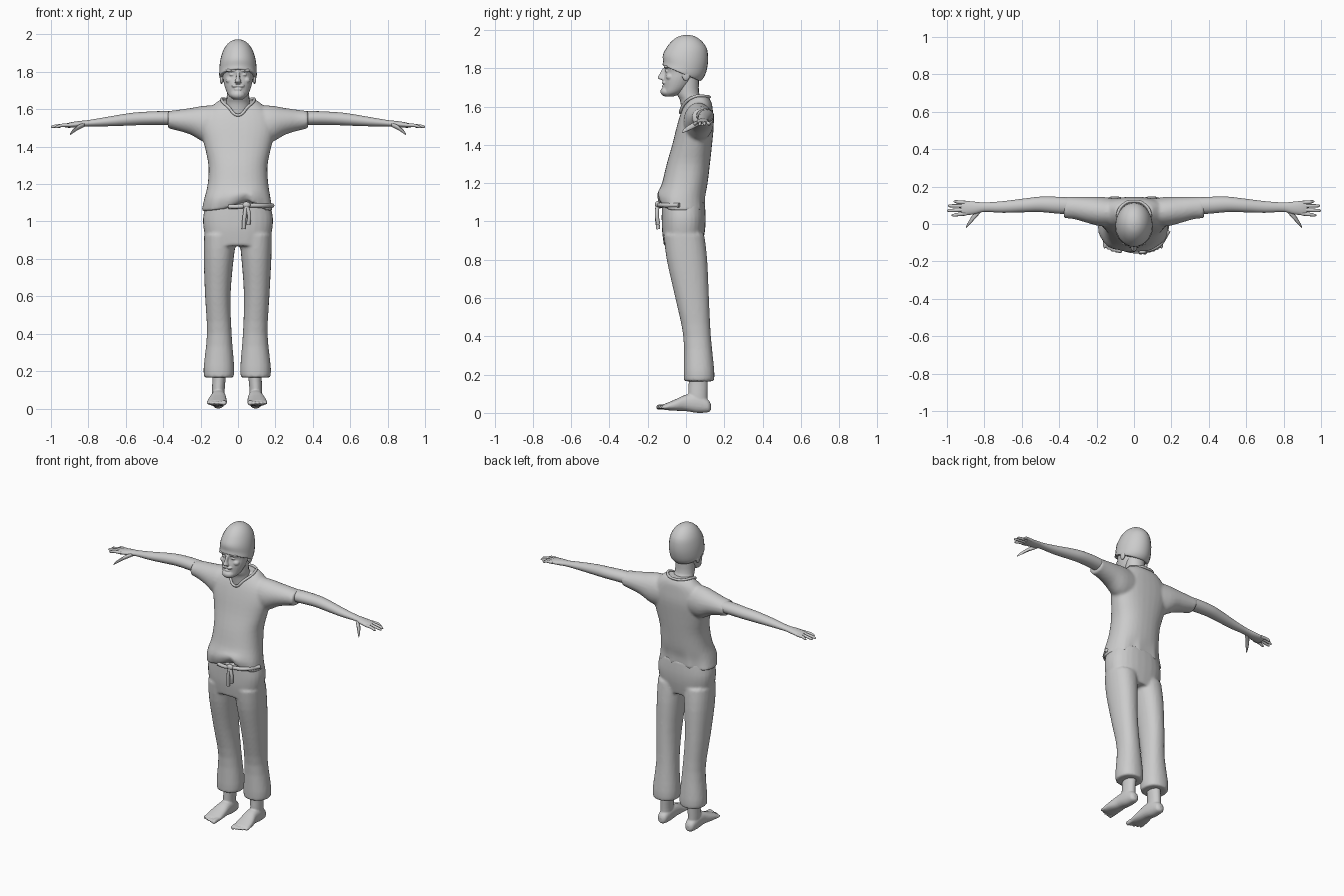
import bpy, bmesh, math
from mathutils import Vector

grey = bpy.data.materials.new("plain grey")
grey.diffuse_color = (0.6, 0.6, 0.6, 1)


def spline(rows, steps):
    """Catmull-Rom interpolation of whole section rows."""
    out = []
    for i in range(len(rows) - 1):
        p = [rows[max(0, min(len(rows) - 1, i + k))] for k in (-1, 0, 1, 2)]
        for s in range(steps):
            t = s / steps
            out.append([0.5 * (2 * b + (c - a) * t + (2 * a - 5 * b + 4 * c - d) * t * t
                               + (3 * b - a - 3 * c + d) * t ** 3) for a, b, c, d in zip(*p)])
    return out + [list(rows[-1])]


def loft(bm, axis, rows, n=20, steps=3, power=2.0, warp=None):
    """Rows are (x, y, z, radius, radius); rings lie across the axis."""
    rings = []
    for x, y, z, a, b in spline(rows, steps):
        ring = []
        for k in range(n):
            t = 2 * math.pi * k / n
            u, v = [math.copysign(abs(f) ** (2 / power), f) for f in (math.cos(t), math.sin(t))]
            u, v = a * u, b * v
            co = Vector({'z': (x + u, y + v, z), 'x': (x, y + u, z + v), 'y': (x + u, y, z + v)}[axis])
            ring.append(bm.verts.new(warp(co) if warp else co))
        rings.append(ring)
    for r, q in zip(rings, rings[1:]):
        for k in range(n):
            bm.faces.new((r[k], r[(k + 1) % n], q[(k + 1) % n], q[k]))
    bm.faces.new(rings[0][::-1])
    bm.faces.new(rings[-1])


def finish(name, bm, voxel=0, smooth=2, angle=50):
    bmesh.ops.recalc_face_normals(bm, faces=bm.faces)
    me = bpy.data.meshes.new(name)
    bm.to_mesh(me)
    bm.free()
    ob = bpy.data.objects.new(name, me)
    bpy.context.collection.objects.link(ob)
    me.materials.append(grey)
    if voxel:
        m = ob.modifiers.new("blend", 'REMESH')
        m.mode, m.voxel_size, m.use_smooth_shade = 'VOXEL', voxel, True
        m = ob.modifiers.new("soften", 'SMOOTH')
        m.factor, m.iterations = 0.5, smooth
    else:
        bpy.context.view_layer.objects.active = ob
        ob.select_set(True)
        bpy.ops.object.shade_smooth_by_angle(angle=math.radians(angle))
        ob.select_set(False)
    return ob


def tube(name, pts, radius, cyclic=False):
    cu = bpy.data.curves.new(name, 'CURVE')
    cu.dimensions, cu.bevel_depth, cu.bevel_resolution = '3D', radius, 2
    cu.resolution_u, cu.use_fill_caps = 5, True
    sp = cu.splines.new('BEZIER')
    sp.bezier_points.add(len(pts) - 1)
    sp.use_cyclic_u = cyclic
    for bp, co in zip(sp.bezier_points, pts):
        bp.co, bp.handle_left_type, bp.handle_right_type = co, 'AUTO', 'AUTO'
    cu.materials.append(grey)
    bpy.context.collection.objects.link(bpy.data.objects.new(name, cu))


def ball(bm, co, size):
    ret = bmesh.ops.create_uvsphere(bm, u_segments=14, v_segments=9, radius=1)
    for v in ret['verts']:
        v.co = Vector([c + s * p for c, s, p in zip(co, size, v.co)])


# Shirt: torso and sleeves blended, hem arched at the front and dipping at the sides
def hem(co):
    w = max(0, 1 - (co.z - 1.06) / 0.12)
    if co.y < 0:
        co.z += 0.05 * w * math.exp(-((co.x - 0.04) / 0.06) ** 2)
    co.z += 0.02 * w * (1 - min(1, abs(co.x) / 0.17))
    co.y += 0.006 * w * math.sin(co.x * 60)
    return co


bm = bmesh.new()
loft(bm, 'z', [(-.005, -.02, 1.055, .19, .118), (-.003, -.025, 1.12, .178, .125),
               (0, -.006, 1.2, .162, .119), (0, .012, 1.3, .158, .113), (0, .032, 1.4, .178, .104),
               (0, .049, 1.5, .2, .096), (0, .058, 1.57, .185, .083), (0, .067, 1.62, .135, .067),
               (0, .072, 1.65, .098, .045)], n=32, power=2.35, warp=hem)
for s in (-1, 1):
    loft(bm, 'x', [(s * .06, .06, 1.52, .07, .1), (s * .17, .066, 1.52, .079, .1),
                   (s * .25, .076, 1.535, .07, .072), (s * .32, .086, 1.541, .06, .056),
                   (s * .375, .089, 1.544, .058, .046)], n=24)
finish("shirt", bm, 0.009, 3)

# Collar band running into a V at the front
tube("collar", [(0, -.03, 1.568), (.05, -.012, 1.61), (.088, .045, 1.652), (.05, .11, 1.652),
                (0, .122, 1.65), (-.05, .11, 1.652), (-.088, .045, 1.652), (-.05, -.012, 1.61)], .008, True)

# Trousers: hips and two wide legs, loose at the hem
bm = bmesh.new()
loft(bm, 'z', [(0, -.015, .87, .165, .1), (0, -.013, .95, .182, .112), (0, -.012, 1.02, .187, .115),
               (0, -.014, 1.1, .17, .112)], n=28, power=2.4)
for s, d in ((-1, -.012), (1, .004)):
    loft(bm, 'z', [(s * .09 + d, .068, .165, .078, .078), (s * .09 + d, .068, .22, .082, .08),
                   (s * .088 + d, .058, .4, .066, .072), (s * .096 + d, .032, .6, .068, .088),
                   (s * .096 + d * .6, .005, .8, .08, .106), (s * .093, -.01, .93, .088, .106)],
         n=24, power=2.2)
finish("trousers", bm, 0.009, 3)

# Waist tie: band, knot and two hanging cords
tube("waist_band", [(.185, -.035, 1.085), (.13, -.115, 1.085), (.05, -.142, 1.085),
                    (0, -.145, 1.08), (-.05, -.135, 1.08)], .012)
for i, (x, z) in enumerate([(.03, .96), (.055, .985)]):
    tube(f"tie_cord_{i}", [(.045, -.148, 1.09), (x + .005, -.152, 1.03), (x, -.145, z)], .011)
bm = bmesh.new()
ball(bm, (.045, -.148, 1.088), (.022, .014, .018))
finish("tie_knot", bm)

# Arms, hands and fingers
for s, side in ((-1, "right"), (1, "left")):
    bm = bmesh.new()
    loft(bm, 'x', [(s * x, y, z, a, b) for x, y, z, a, b in
                   [(.3, .095, 1.55, .043, .037), (.4, .1, 1.553, .045, .037), (.5, .105, 1.551, .041, .035),
                    (.58, .1, 1.546, .037, .033), (.7, .091, 1.534, .031, .025), (.8, .09, 1.525, .025, .017),
                    (.85, .086, 1.52, .033, .017), (.9, .085, 1.515, .038, .014), (.925, .085, 1.512, .035, .01)]])
    for y0, y1, tip in ((.055, .047, .975), (.076, .072, 1.0), (.096, .097, .995), (.114, .12, .965)):
        loft(bm, 'x', [(s * .895, y0, 1.515, .01, .01), (s * .94, (y0 + y1) / 2, 1.514, .0095, .009),
                       (s * (tip - .012), y1, 1.508, .008, .008), (s * tip, y1, 1.505, .003, .003)], n=10)
    loft(bm, 'x', [(s * .82, .075, 1.518, .014, .012), (s * .855, .04, 1.502, .018, .013),
                   (s * .885, .002, 1.48, .012, .01), (s * .898, -.018, 1.466, .004, .004)], n=10)
    finish(side + "_arm", bm)

# Ankles, feet and toes
for s, side in ((-1, "right"), (1, "left")):
    bm, c = bmesh.new(), s * .1 - .005
    loft(bm, 'z', [(c, .062, .03, .034, .05), (c, .062, .1, .034, .05), (c - s * .004, .064, .17, .036, .05),
                   (c - s * .006, .062, .26, .042, .05)])
    loft(bm, 'y', [(c, .13, .03, .012, .015), (c, .115, .036, .03, .033), (c, .06, .05, .038, .05),
                   (c, .0, .052, .042, .043), (c + s * .005, -.05, .042, .05, .031),
                   (c + s * .007, -.095, .034, .053, .02), (c + s * .007, -.118, .031, .046, .014)], power=2.3)
    for k, (r, tip) in enumerate([(.014, -.155), (.0105, -.152), (.01, -.147), (.0095, -.139), (.009, -.13)]):
        x = c + s * (-.03 + k * .0205)
        loft(bm, 'y', [(x, -.09, .032, r, r), (x, tip + .012, .03, r, r), (x, tip, .028, r * .5, r * .5)], n=10)
    finish(side + "_foot", bm, 0.005, 2)

# Neck with the upper chest showing in the collar opening
bm = bmesh.new()
loft(bm, 'z', [(0, .03, 1.53, .06, .05), (0, .03, 1.59, .065, .055), (0, .028, 1.635, .064, .06),
               (0, .01, 1.67, .06, .058), (0, .008, 1.76, .06, .06)])
finish("neck", bm)

# Head: skull, jaw, nose, brows, cheeks, ears and bearded chin
bm = bmesh.new()
loft(bm, 'z', [(0, -.088, 1.652, .024, .022), (0, -.07, 1.67, .048, .05), (0, -.05, 1.7, .064, .068),
               (0, -.035, 1.74, .076, .082), (0, -.022, 1.78, .082, .087), (0, -.015, 1.82, .09, .1),
               (0, -.01, 1.87, .085, .1)], n=28)
loft(bm, 'z', [(0, -.118, 1.739, .016, .012), (0, -.127, 1.749, .017, .022), (0, -.12, 1.768, .01, .02),
               (0, -.108, 1.8, .009, .014)], n=14)
ball(bm, (0, -.1, 1.678), (.04, .034, .027))
ball(bm, (0, -.116, 1.706), (.022, .01, .006))
for s in (-1, 1):
    ball(bm, (s * .035, -.1, 1.808), (.034, .017, .009))
    ball(bm, (s * .016, -.116, 1.725), (.02, .01, .008))
    ball(bm, (s * .045, -.083, 1.755), (.022, .022, .018))
    ball(bm, (s * .033, -.1, 1.785), (.014, .009, .007))
    ball(bm, (s * .088, .0, 1.765), (.01, .022, .032))
finish("head", bm, 0.004, 2)


# Knitted cap, its rim sloping down to the nape
def slope(co):
    co.z -= 0.42 * (co.y + 0.01) * max(0, min(1, (1.9 - co.z) / 0.13))
    return co


bm = bmesh.new()
loft(bm, 'z', [(0, -.025, 1.768, .094, .093), (0, -.022, 1.772, .1, .1), (0, -.01, 1.8, .1, .11),
               (0, -.003, 1.85, .097, .118), (0, .002, 1.9, .085, .108), (0, .004, 1.94, .064, .08),
               (0, .004, 1.965, .036, .045), (0, .004, 1.974, .008, .01)], n=28, warp=slope)
finish("cap", bm)
